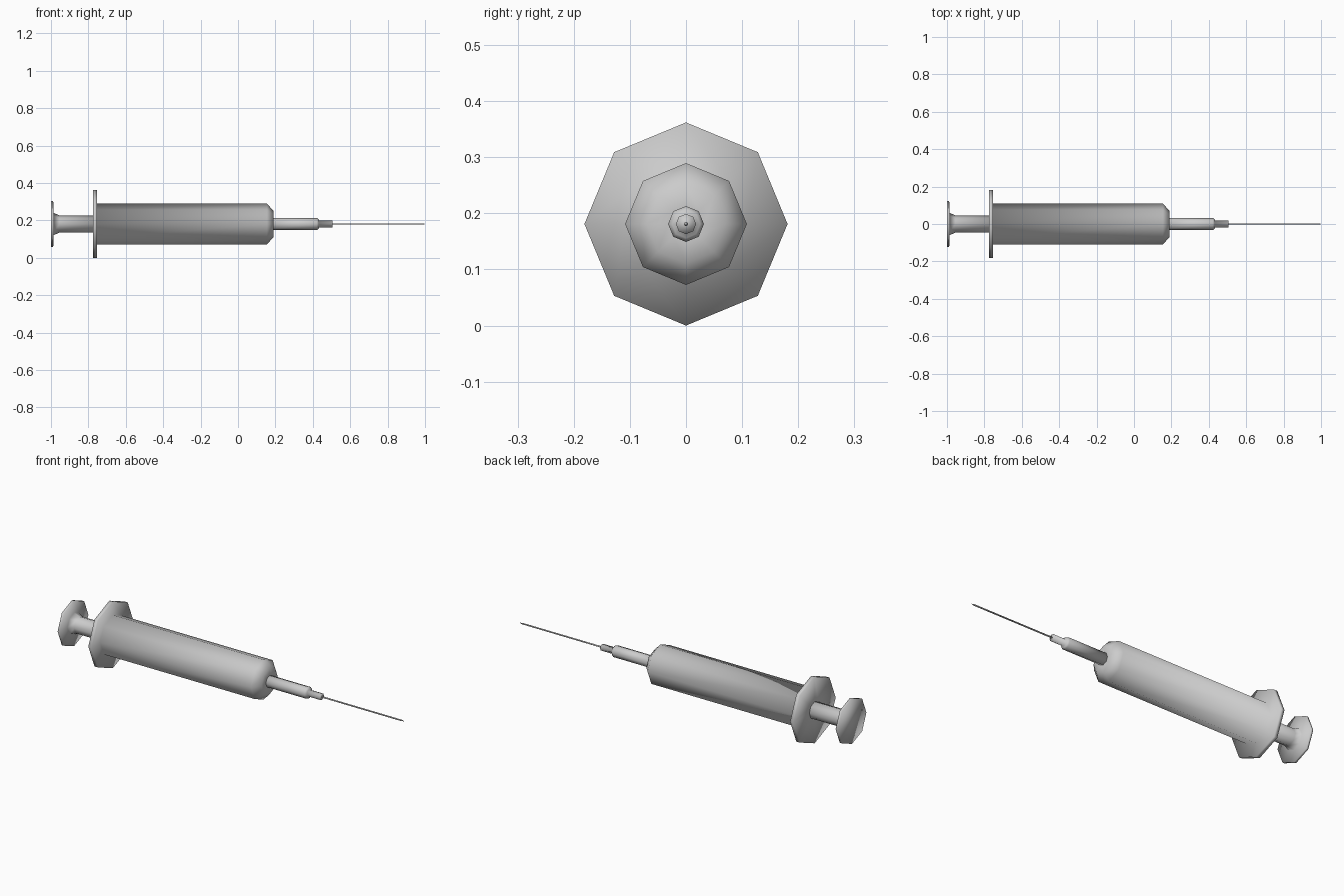
import bpy, bmesh
from math import sin, cos, tau

if "Cube" in bpy.data.objects:
    bpy.data.objects.remove(bpy.data.objects["Cube"])

AXIS_Z = 0.181
SIDES = 8

grey = bpy.data.materials.new("mid_grey")
grey.diffuse_color = (0.53, 0.53, 0.53, 1)
grey.use_nodes = True
grey.node_tree.nodes["Principled BSDF"].inputs["Base Color"].default_value = grey.diffuse_color


def lathe(name, profile):
    """Revolve (x, radius) points round the long axis, capping both ends."""
    bm = bmesh.new()
    rings = [[bm.verts.new((x, r * sin(tau * i / SIDES), AXIS_Z + r * cos(tau * i / SIDES)))
              for i in range(SIDES)] for x, r in profile]
    for a, b in zip(rings, rings[1:]):
        for i in range(SIDES):
            j = (i + 1) % SIDES
            bm.faces.new((a[i], a[j], b[j], b[i]))
    bm.faces.new(rings[0])
    bm.faces.new(rings[-1])
    bmesh.ops.recalc_face_normals(bm, faces=bm.faces)
    for f in bm.faces:
        f.smooth = True
    mesh = bpy.data.meshes.new(name)
    bm.to_mesh(mesh)
    bm.free()
    mesh.materials.append(grey)
    obj = bpy.data.objects.new(name, mesh)
    bpy.context.collection.objects.link(obj)
    return obj


# Thumb rest and plunger rod with a small flare
lathe("plunger", [(-1.0, 0.124), (-0.988, 0.124), (-0.986, 0.06),
                  (-0.955, 0.046), (-0.77, 0.046)])

# Finger flange and barrel with a chamfered shoulder, smooth throughout
lathe("barrel", [(-0.775, 0.046), (-0.775, 0.181), (-0.754, 0.181), (-0.754, 0.1085),
                 (0.155, 0.1085), (0.19, 0.07), (0.19, 0.032)])

# Nozzle hub stepping down to the needle socket
lathe("needle_hub", [(0.18, 0.032), (0.422, 0.032), (0.432, 0.025),
                     (0.432, 0.018), (0.505, 0.018)])

# Needle
lathe("needle", [(0.50, 0.004), (0.985, 0.004), (1.0, 0.001)])
